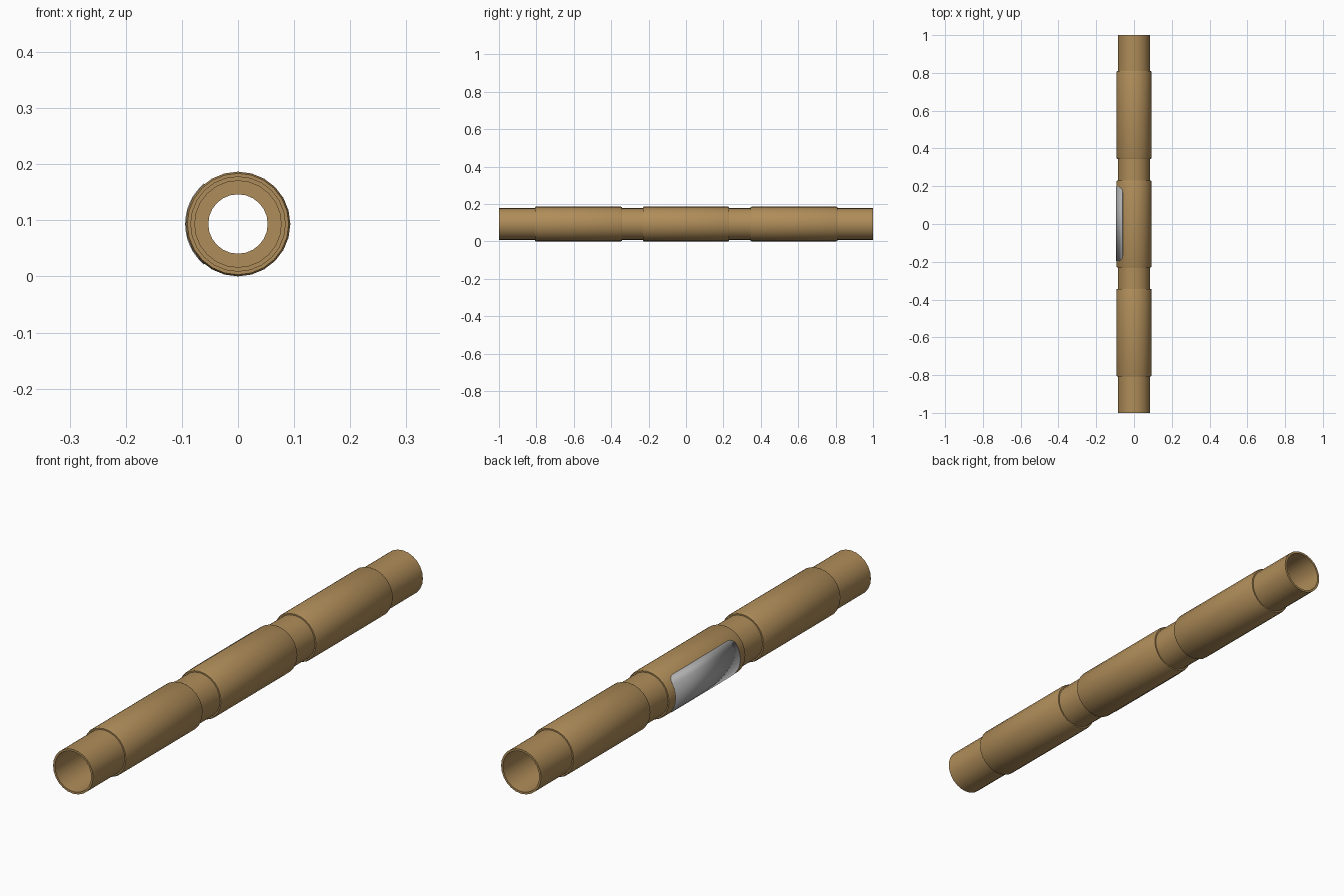
import bpy, bmesh, math

if "Cube" in bpy.data.objects:
    bpy.data.objects.remove(bpy.data.objects["Cube"])

CZ = 0.0935      # height of the tube axis
SIDES = 24


def material(name, rgb):
    m = bpy.data.materials.new(name)
    m.diffuse_color = (*rgb, 1)
    m.use_nodes = True
    m.node_tree.nodes["Principled BSDF"].inputs["Base Color"].default_value = m.diffuse_color
    return m


TAN = material("tan", (0.43, 0.265, 0.10))
GREY = material("light grey", (0.43, 0.43, 0.43))


def finish(bm, name, mat):
    bmesh.ops.recalc_face_normals(bm, faces=bm.faces)
    me = bpy.data.meshes.new(name)
    bm.to_mesh(me)
    bm.free()
    me.materials.append(mat)
    ob = bpy.data.objects.new(name, me)
    bpy.context.collection.objects.link(ob)
    bpy.context.view_layer.objects.active = ob
    for o in bpy.context.selected_objects:
        o.select_set(False)
    ob.select_set(True)
    bpy.ops.object.shade_smooth_by_angle(angle=math.radians(32))
    return ob


def lathe(name, profile, mat, sides=SIDES):
    """Spin a closed (radius, y) profile about the long axis."""
    bm = bmesh.new()
    rings = []
    for i in range(sides):
        a = 2 * math.pi * i / sides
        rings.append([bm.verts.new((r * math.sin(a), y, CZ + r * math.cos(a)))
                      for r, y in profile])
    n = len(profile)
    for i in range(sides):
        p, q = rings[i], rings[(i + 1) % sides]
        for j in range(n):
            k = (j + 1) % n
            bm.faces.new((p[j], p[k], q[k], q[j]))
    return finish(bm, name, mat)


# Hollow core tube: thin-walled mouths, narrower bore deeper inside
lathe("core_tube", [(0.085, -1), (0.085, 1), (0.077, 1), (0.077, 0.8),
                    (0.053, 0.8), (0.053, -0.8), (0.077, -0.8), (0.077, -1)], TAN)


# Three thicker sleeves with small bevelled ends
def sleeve(name, y0, y1):
    R, r, b = 0.0933, 0.084, 0.007
    lathe(name, [(r, y0), (R - 0.003, y0), (R, y0 + b),
                 (R, y1 - b), (R - 0.003, y1), (r, y1)], TAN)


sleeve("front_sleeve", -0.808, -0.343)
sleeve("middle_sleeve", -0.231, 0.231)
sleeve("back_sleeve", 0.345, 0.81)

# Curved label plate on the left side, with rounded corners
bm = bmesh.new()
R, SPAN, HALF, CORNER = 0.0942, math.radians(50), 0.195, 0.028
prev = None
steps = 28
for i in range(steps + 1):
    a = -SPAN * math.cos(math.pi * i / steps)       # finer steps near the edges
    edge = max(0, CORNER - (SPAN - abs(a)) * R)
    half = HALF - CORNER + math.sqrt(max(0, CORNER ** 2 - edge ** 2))
    x, z = -R * math.cos(a), CZ + R * math.sin(a)
    cur = [bm.verts.new((x, -half, z)), bm.verts.new((x, half, z))]
    if prev:
        bm.faces.new((prev[0], prev[1], cur[1], cur[0]))
    prev = cur
plate = finish(bm, "label_plate", GREY)
mod = plate.modifiers.new("thickness", 'SOLIDIFY')
mod.thickness = 0.003
mod.offset = -1 if plate.data.polygons[steps // 2].normal.x < 0 else 1
